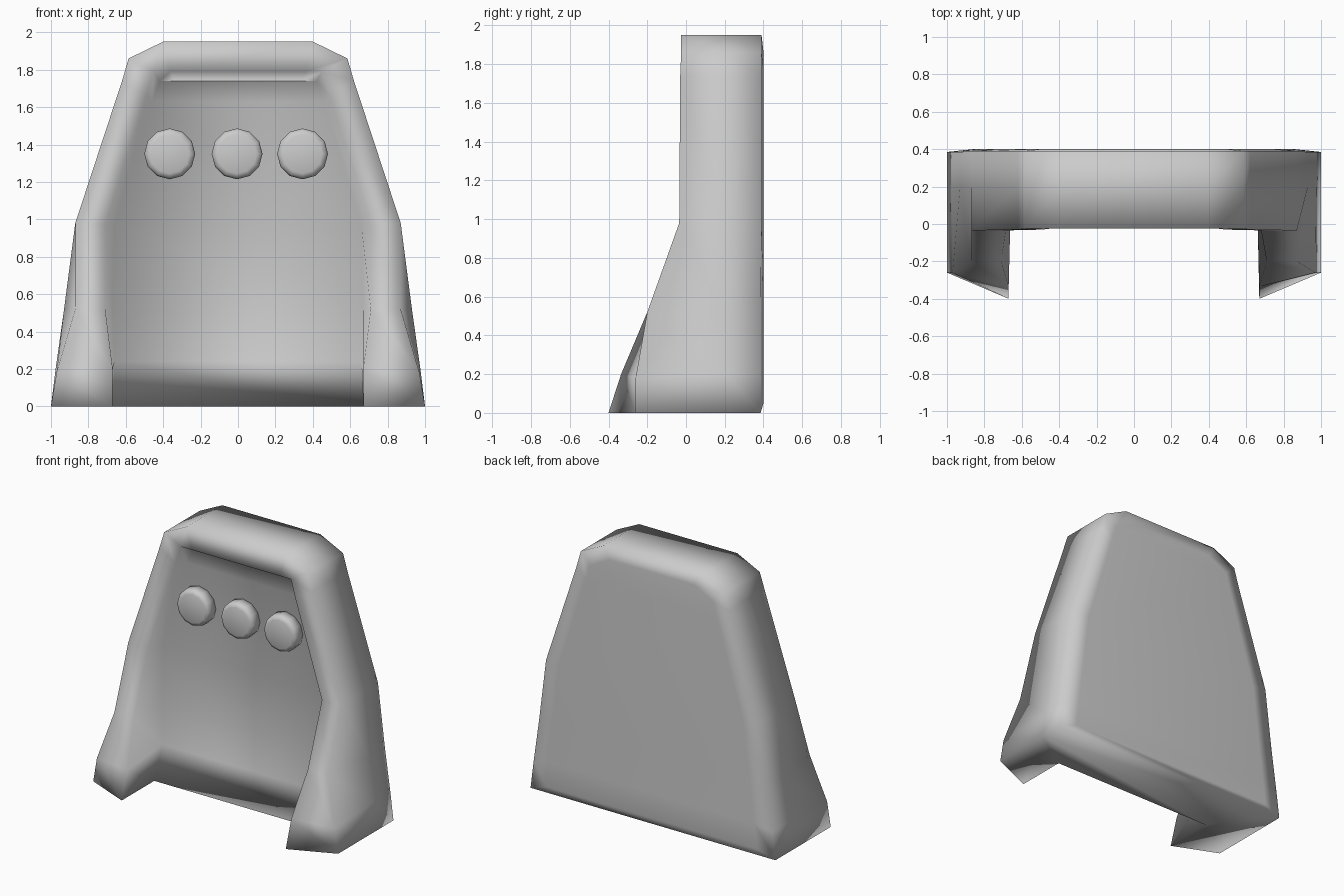
import bpy, bmesh, math
from mathutils import Matrix

if "Cube" in bpy.data.objects:
    bpy.data.objects.remove(bpy.data.objects["Cube"])

# Right-half stations from foot to crown:
# (side x, side z), front outer edge, front inner edge, recessed panel edge
STATIONS = [
    ((1.00, 0.00), (1.00, -.26, 0.00), (.67, -.40, 0.00), (.67, -.02, 0.00)),
    ((.975, 0.20), (.97, -.26, 0.18), (.67, -.335, 0.20), (.66, .06, 0.24)),
    ((.93, 0.52), (.87, -.20, 0.52), (.71, -.20, 0.52), (.67, .07, 0.52)),
    ((.87, 0.98), (.87, -.035, .98), (.71, -.035, .97), (.66, .07, 0.96)),
    ((.62, 1.74), (.62, -.03, 1.74), (.49, -.03, 1.66), (.46, .07, 1.63)),
    ((.585, 1.86), (.585, -.025, 1.86), (.45, -.025, 1.79), (.42, .07, 1.74)),
    ((.40, 1.95), (.40, -.025, 1.95), (.36, -.025, 1.79), (.34, .07, 1.74)),
]


def finish(bm, name):
    bmesh.ops.recalc_face_normals(bm, faces=bm.faces)
    mesh = bpy.data.meshes.new(name)
    bm.to_mesh(mesh)
    bm.free()
    mesh.shade_smooth()
    obj = bpy.data.objects.new(name, mesh)
    bpy.context.collection.objects.link(obj)
    return obj


# Shell: one frame profile swept up the right side and down the left
bm = bmesh.new()


def profile(station, s):
    (x, z), outer, inner, panel = station
    back_y = .385 if z < .6 else .39
    pts = [(x * .86, .40, z * .93 + .05), (x, back_y, z), (x, .2, z),
           outer, inner, panel]
    return [bm.verts.new((s * p[0], p[1], p[2])) for p in pts]


right = [profile(st, 1) for st in STATIONS]
left = [profile(st, -1) for st in STATIONS]
path = right + left[::-1]
for a, b in zip(path, path[1:]):
    for i in range(5):
        bm.faces.new((a[i], a[i + 1], b[i + 1], b[i]))

# Back sheet and recessed front panel span between both sides
for k in range(len(STATIONS) - 1):
    for i in (0, 5):
        bm.faces.new((right[k][i], right[k + 1][i], left[k + 1][i], left[k][i]))

# Underside of feet and of the middle
r, l = right[0], left[0]
for f in (r, l):
    bm.faces.new((f[2], f[3], f[4], f[5]))
bm.faces.new((r[1], r[2], r[5], l[5], l[2], l[1]))
bm.faces.new((r[0], r[1], l[1], l[0]))
finish(bm, "backrest_shell")

# Three round buttons on the panel
for n, x in enumerate((-.365, -.005, .345)):
    bm = bmesh.new()
    bmesh.ops.create_cone(bm, cap_ends=True, segments=12, radius1=.136,
                          radius2=.136, depth=.10,
                          matrix=Matrix.Translation((x, .035, 1.35))
                          @ Matrix.Rotation(math.pi / 2, 4, 'X'))
    rim = [e for e in bm.edges if all(v.co.y < 0 for v in e.verts)]
    bmesh.ops.bevel(bm, geom=rim, offset=.03, segments=2, profile=.5,
                    affect='EDGES')
    finish(bm, f"button_{n + 1}")
